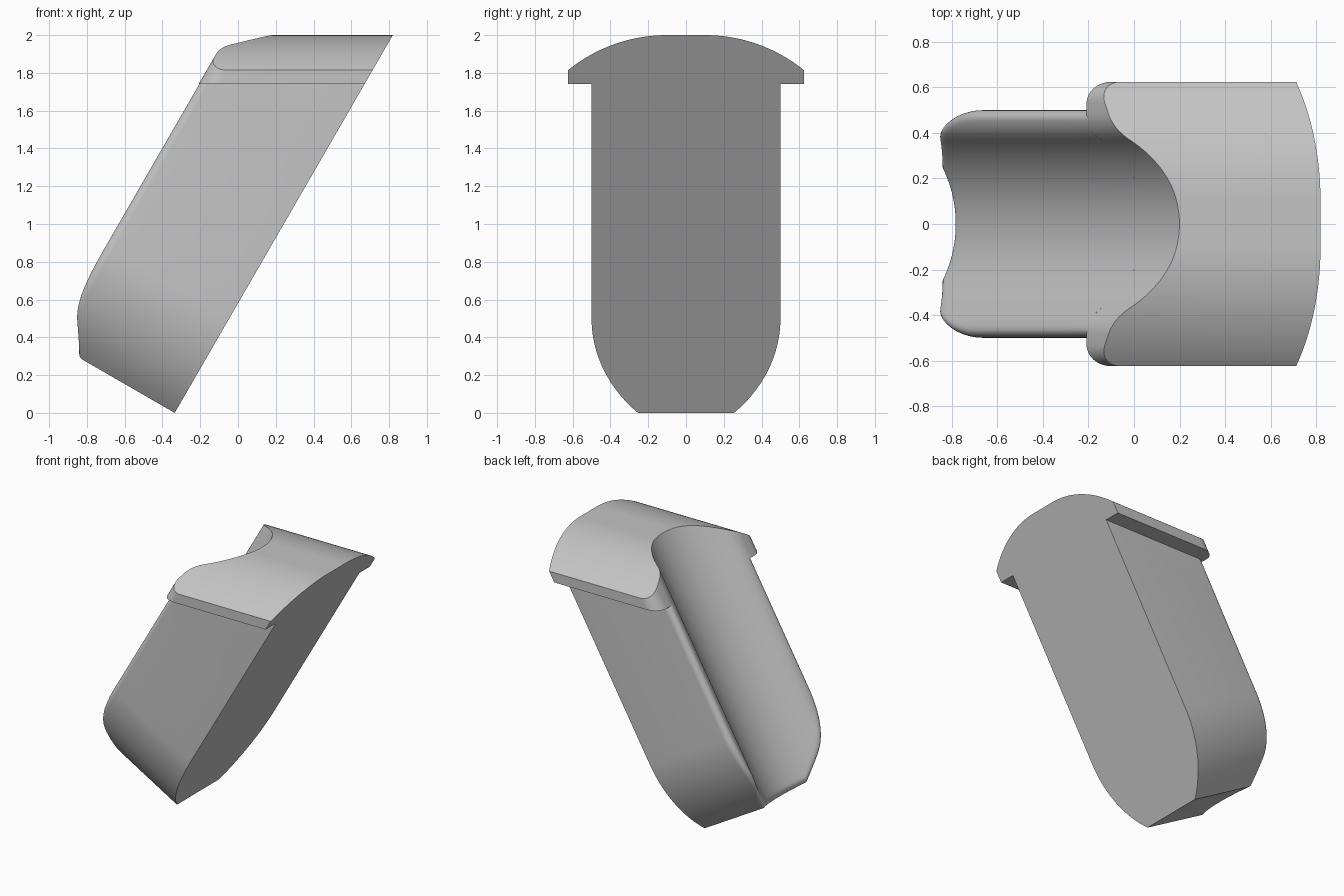
import bpy, bmesh, math

if "Cube" in bpy.data.objects:
    bpy.data.objects.remove(bpy.data.objects["Cube"])

# Leaning frame: s runs up the 30 degree slope, d is depth forward of the back plane
SN, CS = 0.5, math.sqrt(0.75)
X0, LEDGE_Z = -0.335, 1.74
R = 0.045                       # rim rounding of the body
BEND, ARC = 0.577, 0.80         # where the sides start to curve in, and their radius
N_ARC, N_TOP, N_ROW, N_FIL = 20, 6, 56, 7

grey = bpy.data.materials.new("plain_grey")
grey.diffuse_color = (0.55, 0.55, 0.55, 1)
grey.use_nodes = True
grey.node_tree.nodes["Principled BSDF"].inputs["Base Color"].default_value = grey.diffuse_color


def place(s, y, d):
    return (X0 + SN * s - CS * d, y, CS * s + SN * d)


def at_height(z, y, d):
    return (X0 + z * SN / CS - d / CS, y, z)


def channel(y):
    """Depth of the grooved front: round groove blending into a rounded crest."""
    y, r, r2, yi = abs(y), 0.494, 0.155, 0.373
    if y <= yi:
        return 0.537 + r - math.sqrt(r * r - y * y)
    ye = yi + r2 * yi / r
    top = channel(yi) + r2 * (1 - math.sqrt(1 - (yi / r) ** 2))
    return top - (r2 - math.sqrt(r2 * r2 - (ye - y) ** 2)) if y < ye else top


def rounding(t, r):
    """Drop of a rounded edge at distance t from the outer wall."""
    return r - math.sqrt(max(0, r * r - (r - t) ** 2)) if t < r else 0


def half_width(s, t):
    """Half width of the outline inset by t."""
    if s >= BEND:
        return 0.5 - t
    return 0.5 - ARC + math.sqrt((ARC - t) ** 2 - (BEND - s) ** 2)


def finish(bm, name):
    bmesh.ops.remove_doubles(bm, verts=bm.verts[:], dist=1e-5)
    bmesh.ops.recalc_face_normals(bm, faces=bm.faces[:])
    for f in bm.faces:
        f.smooth = True
    for e in bm.edges:
        e.smooth = len(e.link_faces) == 2 and e.calc_face_angle(0) < math.radians(30)
    me = bpy.data.meshes.new(name)
    bm.to_mesh(me)
    bm.free()
    me.materials.append(grey)
    bpy.context.collection.objects.link(bpy.data.objects.new(name, me))


# ---- Body: grooved, rounded-end shell ----
bm = bmesh.new()
N_S = N_ARC + N_TOP


def level(i, t):
    """Slope position of row i, for the outline inset by t."""
    if i <= N_ARC:
        return t + (BEND - t) * i / N_ARC
    return BEND + (1.5 - BEND) * (i - N_ARC) / N_TOP


def body_vert(i, k, t, d=None):
    s = level(i, t)
    y = half_width(s, t) * k
    if d is None:
        d = channel(y) - rounding(t, R)
    if i == N_S:                                  # last row meets the flange
        return bm.verts.new(at_height(LEDGE_Z, y, d))
    return bm.verts.new(place(s, y, d))


ks = [2 * j / N_ROW - 1 for j in range(N_ROW + 1)]
grid = [[body_vert(i, k, R) for k in ks] for i in range(N_S + 1)]
for a, b in zip(grid, grid[1:]):
    for j in range(N_ROW):
        bm.faces.new((a[j], a[j + 1], b[j + 1], b[j]))

# rim: down the left side, across the bottom, up the right side
rim = [(i, -1) for i in range(N_S, 0, -1)] + [(0, k) for k in ks] + [(i, 1) for i in range(1, N_S + 1)]
rings = [[body_vert(i, k, R * (1 - math.sin(math.pi / 2 * n / N_FIL))) for i, k in rim]
         for n in range(N_FIL + 1)]
rings.append([body_vert(i, k, 0, 0) for i, k in rim])
for a, b in zip(rings, rings[1:]):
    for j in range(len(rim) - 1):
        bm.faces.new((a[j], a[j + 1], b[j + 1], b[j]))
bm.faces.new(rings[-1])                           # flat back
finish(bm, "body")

# ---- Flange: domed cap overhanging the body ----
W, FR = 0.625, 0.095


def dome(y):
    return 2 - (0.834 - math.sqrt(0.834 ** 2 - max(0, abs(y) - 0.1) ** 2))


def flange_depth(y):
    return channel(y) - rounding(W - abs(y), FR)


half = [0.455 * j / 30 for j in range(31)]
half += [0.5 - R * math.cos(math.pi / 2 * j / 6) for j in range(1, 7)]
half += [W - FR + FR * math.sin(math.pi / 2 * j / 10) for j in range(11)]
ys = [-y for y in reversed(half[1:])] + half

bm = bmesh.new()
cols = []
for y in ys:
    d, z = flange_depth(y), dome(y)
    inner = channel(y) - rounding(0.5 - abs(y), R) if abs(y) <= 0.5 else 0
    cols.append([bm.verts.new(p) for p in (
        at_height(LEDGE_Z, y, d), at_height(z, y, d), at_height(z, y, 0),
        at_height(LEDGE_Z, y, 0), at_height(LEDGE_Z, y, inner))])
for ya, yb, a, b in zip(ys, ys[1:], cols, cols[1:]):
    for m in range(2):                            # grooved front, domed top
        bm.faces.new((a[m], b[m], b[m + 1], a[m + 1]))
    mid = abs(ya + yb) / 2
    if mid > 0.5:                                 # overhanging underside
        bm.faces.new((a[0], a[3], b[3], b[0]))
    elif mid > 0.455:                             # sliver ledge over the body rim
        bm.faces.new((a[0], a[4], b[4], b[0]))
bm.faces.new([c[2] for c in cols] + [cols[-1][3], cols[0][3]])   # flat back
for c in (cols[0], cols[-1]):
    bm.faces.new(c[:4])                           # side ends
finish(bm, "flange")
